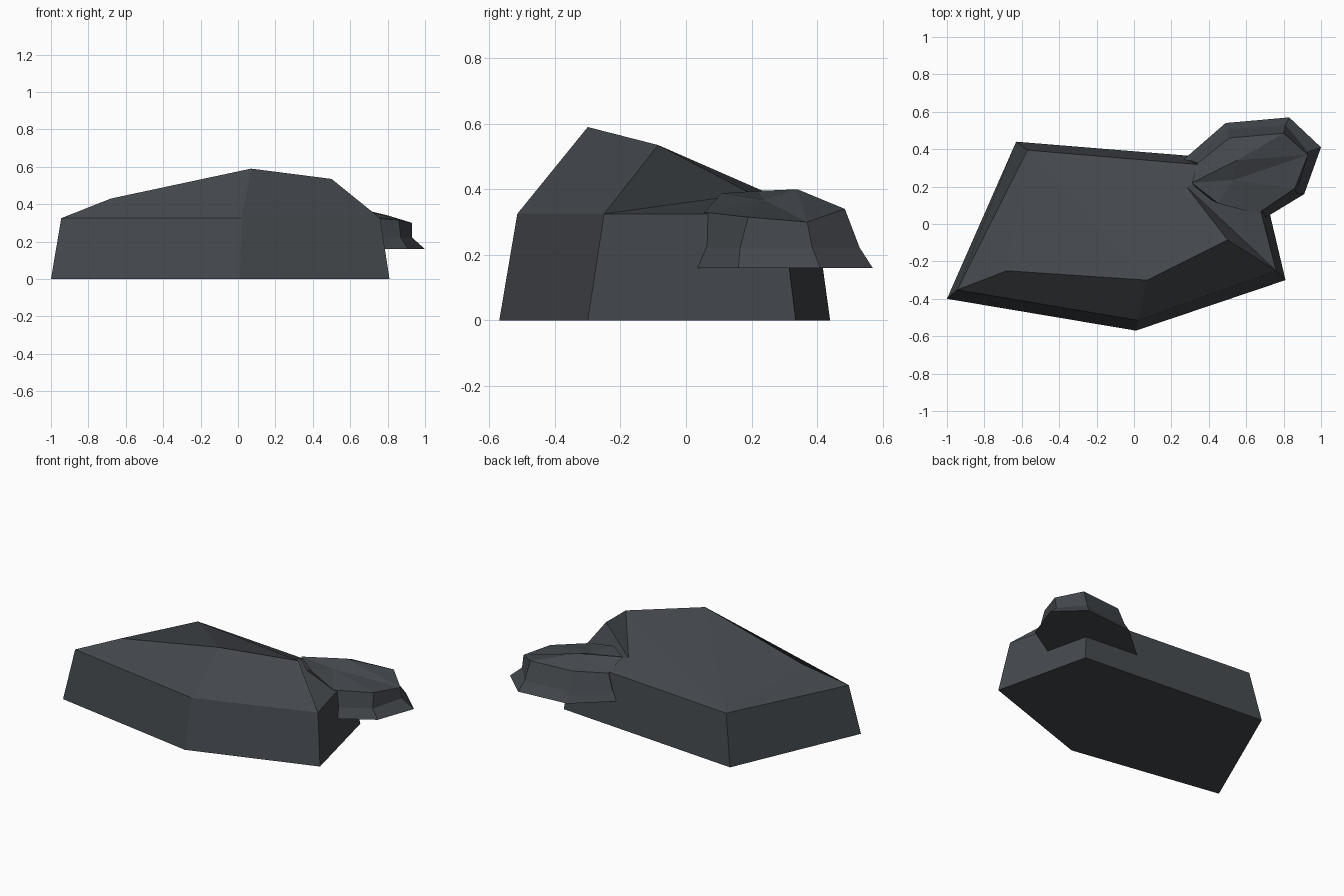
import bpy, bmesh

if "Cube" in bpy.data.objects:
    bpy.data.objects.remove(bpy.data.objects["Cube"])

stone = bpy.data.materials.new("dark slate grey")
stone.diffuse_color = (0.057, 0.064, 0.073, 1)
stone.use_nodes = True
stone.node_tree.nodes["Principled BSDF"].inputs["Base Color"].default_value = stone.diffuse_color


def build_rock(name, rings, peaks, caps):
    """Loft stacked rings, close the base, then cover the top with facets.
    Facets index the last ring (0..n-1) followed by the peaks (n..)."""
    bm = bmesh.new()
    loops = [[bm.verts.new(p) for p in ring] for ring in rings]
    n = len(loops[0])
    for low, high in zip(loops, loops[1:]):
        for i in range(n):
            j = (i + 1) % n
            bm.faces.new((low[i], low[j], high[j], high[i]))
    bm.faces.new(loops[0][::-1])
    top = loops[-1] + [bm.verts.new(p) for p in peaks]
    for cap in caps:
        bm.faces.new([top[i] for i in cap])
    bmesh.ops.recalc_face_normals(bm, faces=bm.faces)
    mesh = bpy.data.meshes.new(name)
    bm.to_mesh(mesh)
    bm.free()
    mesh.materials.append(stone)
    obj = bpy.data.objects.new(name, mesh)
    bpy.context.collection.objects.link(obj)
    return obj


def level(z, points):
    return [(x, y, z) for x, y in points]


# Large slab: five-sided tapered base with a sloping ridge
base = level(0, [(-1, -.40), (.01, -.57), (.81, -.30), (.66, .335), (-.63, .44)])
shoulder = level(.325, [(-.945, -.352), (.02, -.515), (.76, -.25), (.62, .295), (-.57, .395)])
ridge = [(-.68, -.25, .43), (.07, -.30, .59), (.50, -.085, .535), (.28, .20, .387)]
build_rock("large_rock", [base, shoulder], ridge, [
    (0, 1, 6, 5),            # front slope
    (1, 2, 7, 6),            # front right slope
    (2, 3, 8), (2, 8, 7),    # right slope
    (3, 4, 8),               # back right slope
    (4, 7, 8), (4, 6, 7), (4, 5, 6),  # broad back slope
    (4, 0, 5)])              # left slope

# Small boulder: flared foot, upright sides and two blunt humps
foot = level(.16, [(.68, .02), (.91, .16), (1.0, .41), (.83, .57), (.49, .54), (.26, .34), (.35, .10)])
waist = level(.222, [(.67, .05), (.87, .165), (.93, .385), (.81, .53), (.50, .505), (.30, .34), (.38, .12)])
brow = [(.66, .055, .33), (.86, .19, .315), (.93, .37, .30), (.80, .485, .34),
        (.51, .46, .34), (.34, .325, .32), (.37, .15, .34)]
humps = [(.45, .11, .388), (.53, .235, .368), (.55, .34, .40), (.31, .22, .395)]
build_rock("small_rock", [foot, waist, brow], humps, [
    (0, 1, 8), (0, 8, 7),    # front hump
    (1, 2, 8), (2, 9, 8), (2, 3, 9),  # right side of the rear hump
    (3, 4, 9),               # back of the rear hump
    (4, 5, 9), (5, 10, 9),   # left shoulder
    (9, 10, 8), (10, 7, 8),  # saddle between humps
    (5, 6, 10), (6, 7, 10), (6, 0, 7)])  # buried side
